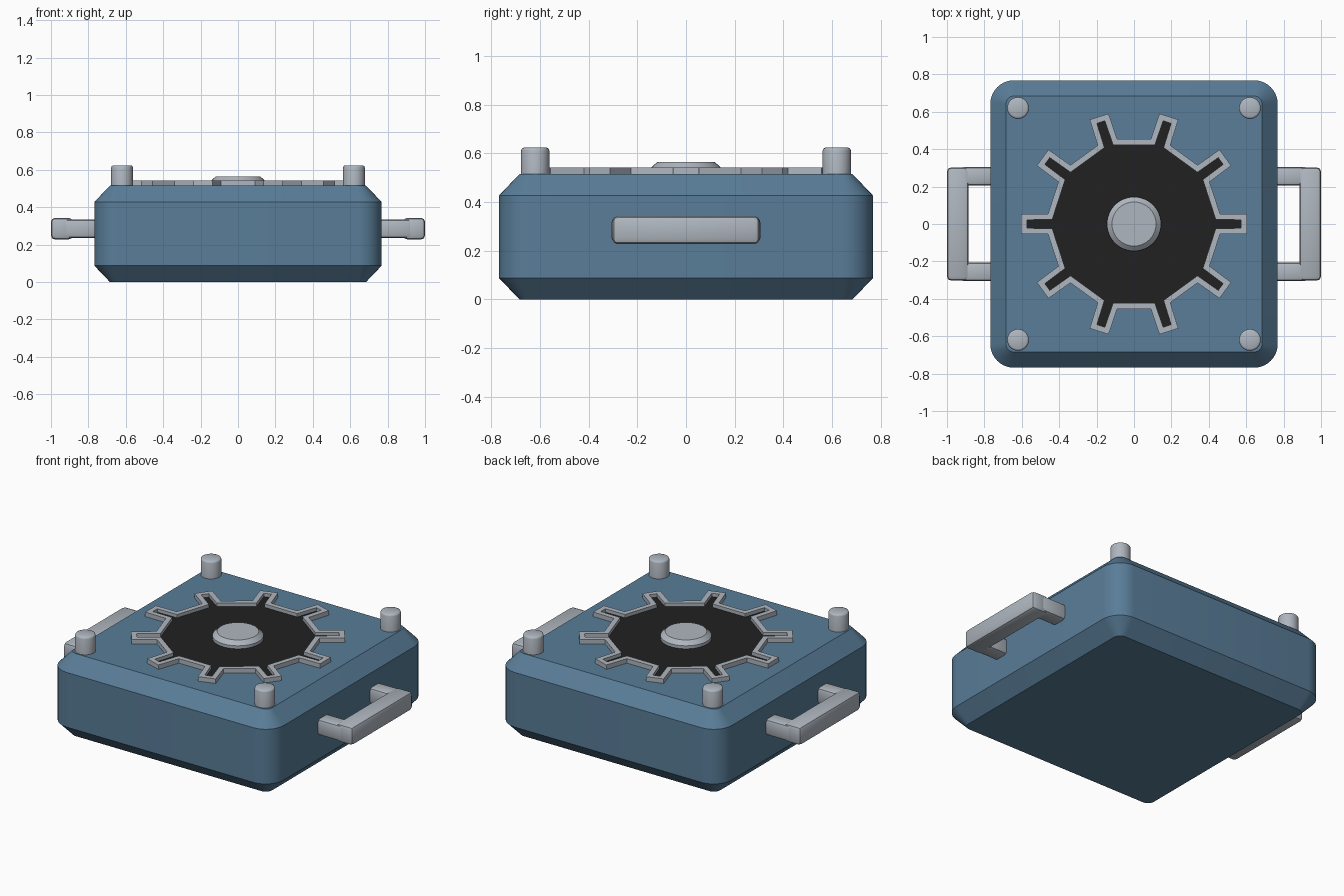
import bpy, bmesh
from math import pi, radians, cos, sin
from mathutils import Vector

cube = bpy.data.objects.get("Cube")
if cube:
    bpy.data.objects.remove(cube, do_unlink=True)


def material(name, rgb):
    m = bpy.data.materials.new(name)
    m.use_nodes = True
    m.diffuse_color = (*rgb, 1)
    m.node_tree.nodes["Principled BSDF"].inputs["Base Color"].default_value = (*rgb, 1)
    return m


BLUE = material("steel blue", (0.10, 0.205, 0.315))
GREY = material("light grey", (0.43, 0.47, 0.52))
BLACK = material("soot black", (0.015, 0.015, 0.015))


def finish(name, bm, mat, smooth=None):
    bmesh.ops.recalc_face_normals(bm, faces=bm.faces)
    mesh = bpy.data.meshes.new(name)
    bm.to_mesh(mesh)
    bm.free()
    mesh.materials.append(mat)
    obj = bpy.data.objects.new(name, mesh)
    bpy.context.collection.objects.link(obj)
    if smooth:
        bpy.ops.object.select_all(action="DESELECT")
        obj.select_set(True)
        bpy.context.view_layer.objects.active = obj
        bpy.ops.object.shade_smooth_by_angle(angle=radians(smooth))
    return obj


def loft(name, rings, mat, smooth=None):
    """Skin a stack of equal-length rings and cap both ends."""
    bm = bmesh.new()
    rows = [[bm.verts.new(p) for p in ring] for ring in rings]
    n = len(rows[0])
    for a, b in zip(rows, rows[1:]):
        for i in range(n):
            j = (i + 1) % n
            bm.faces.new((a[i], a[j], b[j], b[i]))
    bm.faces.new(rows[0])
    bm.faces.new(rows[-1])
    return finish(name, bm, mat, smooth)


def rounded_square(half, radius, z, steps=8):
    pts = []
    for k, (sx, sy) in enumerate(((1, 1), (-1, 1), (-1, -1), (1, -1))):
        for i in range(steps + 1):
            a = (k + i / steps) * pi / 2
            c = half - radius
            pts.append((sx * c + radius * cos(a), sy * c + radius * sin(a), z))
    return pts


def circle(cx, cy, r, z, n=32):
    return [(cx + r * cos(2 * pi * i / n), cy + r * sin(2 * pi * i / n), z) for i in range(n)]


def bevelled_box(name, center, size, bevel, mat):
    bm = bmesh.new()
    bmesh.ops.create_cube(bm, size=1)
    bmesh.ops.scale(bm, vec=size, verts=bm.verts)
    bmesh.ops.bevel(bm, geom=bm.edges[:], offset=bevel, segments=2,
                    profile=0.5, affect="EDGES")
    bmesh.ops.translate(bm, vec=center, verts=bm.verts)
    return finish(name, bm, mat, 40)


def gear_outline(teeth=10):
    pts = []
    for k in range(teeth):
        for r, off in ((0.463, -6.8), (0.606, -5.0), (0.606, 5.0), (0.463, 6.8)):
            a = 2 * pi * k / teeth + radians(off)
            pts.append(Vector((r * cos(a), r * sin(a))))
    return pts


def inset(pts, d):
    """Offset a counter-clockwise outline inwards by d."""
    out = []
    for i, p in enumerate(pts):
        u = (p - pts[i - 1]).normalized()
        v = (pts[(i + 1) % len(pts)] - p).normalized()
        n1, n2 = Vector((-u.y, u.x)), Vector((-v.y, v.x))
        out.append(p + (n1 + n2) * d / (1 + n1.dot(n2)))
    return out


# Body with chamfered rims and rounded corners
loft("body", [rounded_square(0.685, 0.045, 0), rounded_square(0.768, 0.125, 0.087),
              rounded_square(0.768, 0.125, 0.428), rounded_square(0.685, 0.045, 0.515)],
     BLUE, 35)

# Cog-shaped black plate and its raised rim
outer = gear_outline()
inner = inset(outer, 0.031)
plate = inset(outer, 0.015)
loft("cog_plate", [[(*p, z) for p in plate] for z in (0.51, 0.522)], BLACK)

bm = bmesh.new()
loops = [[bm.verts.new((*p, z)) for p in line] for line, z in
         ((outer, 0.51), (outer, 0.543), (inner, 0.543), (inner, 0.51))]
for a, b in zip(loops, loops[1:] + loops[:1]):
    for i in range(len(a)):
        j = (i + 1) % len(a)
        bm.faces.new((a[i], a[j], b[j], b[i]))
finish("cog_rim", bm, GREY)

# Central hub
loft("hub", [circle(0, 0, r, z) for r, z in
             ((0.145, 0.51), (0.145, 0.541), (0.118, 0.565))], GREY, 35)

# Corner pegs
for sx, side in ((1, "left"), (-1, "right")):
    for sy, end in ((1, "back"), (-1, "front")):
        loft(f"peg_{end}_{side}", [circle(sx * 0.62, sy * 0.62, r, z) for r, z in
             ((0.058, 0.49), (0.058, 0.612), (0.055, 0.62), (0.047, 0.624))], GREY, 50)

    # Side handles: a grip on two arms
    bevelled_box(f"grip_{side}", (sx * 0.942, 0, 0.285), (0.116, 0.605, 0.116), 0.022, GREY)
    for sy, end in ((1, "back"), (-1, "front")):
        bevelled_box(f"handle_arm_{end}_{side}", (sx * 0.835, sy * 0.256, 0.285),
                     (0.19, 0.1, 0.1), 0.018, GREY)
